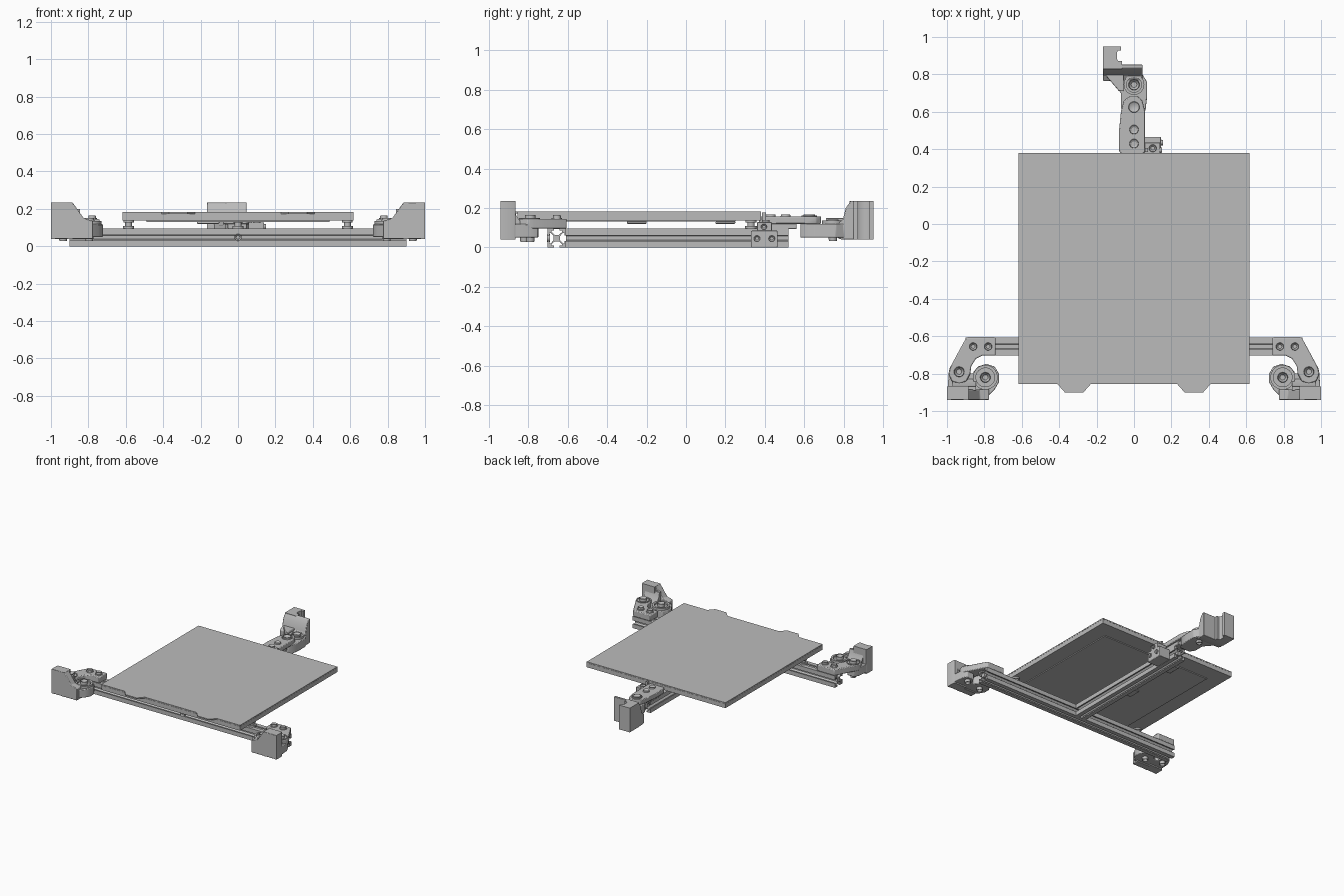
import bpy, bmesh, math
from mathutils import Matrix, Vector

cube = bpy.data.objects.get("Cube")
if cube:
    bpy.data.objects.remove(cube, do_unlink=True)

grey = bpy.data.materials.new("plain grey")
grey.use_nodes = True
COLOR = (0.5, 0.5, 0.5, 1)
grey.diffuse_color = COLOR
grey.node_tree.nodes["Principled BSDF"].inputs["Base Color"].default_value = COLOR


def finish(name, bm, bevel=0):
    """Turn a bmesh into a named, shaded object."""
    bmesh.ops.recalc_face_normals(bm, faces=bm.faces)
    mesh = bpy.data.meshes.new(name)
    bm.to_mesh(mesh)
    bm.free()
    mesh.materials.append(grey)
    ob = bpy.data.objects.new(name, mesh)
    bpy.context.collection.objects.link(ob)
    if bevel:
        mod = ob.modifiers.new("Bevel", "BEVEL")
        mod.width, mod.segments, mod.limit_method = bevel, 2, "ANGLE"
    bpy.context.view_layer.objects.active = ob
    ob.select_set(True)
    bpy.ops.object.shade_smooth_by_angle(angle=math.radians(32))
    ob.select_set(False)
    return ob


def prism(name, pts, lo, hi, axis="z", bevel=0, side=1):
    """Extrude a flat outline along an axis; side=-1 mirrors it in x."""
    place = {"z": lambda a, b, t: (a, b, t),
             "y": lambda a, b, t: (a, t, b),
             "x": lambda a, b, t: (t, a, b)}[axis]
    bm = bmesh.new()
    face = bm.faces.new([bm.verts.new(place(a, b, lo)) for a, b in pts])
    new = bmesh.ops.extrude_face_region(bm, geom=[face])["geom"]
    bmesh.ops.translate(bm, vec=place(0, 0, hi - lo),
                        verts=[v for v in new if isinstance(v, bmesh.types.BMVert)])
    bmesh.ops.scale(bm, vec=(side, 1, 1), verts=bm.verts)
    return finish(name, bm, bevel)


def box(name, x, y, z, bevel=0, side=1):
    pts = [(x[0], y[0]), (x[1], y[0]), (x[1], y[1]), (x[0], y[1])]
    return prism(name, pts, *z, bevel=bevel, side=side)


def cylinder(name, x, y, z0, z1, r, sides=28, bevel=0):
    pts = [(x + r * math.cos(i * math.tau / sides), y + r * math.sin(i * math.tau / sides))
           for i in range(sides)]
    return prism(name, pts, z0, z1, bevel=bevel)


def ring(name, x, y, z0, z1, r, hole):
    """Tube with an open hole."""
    bm = bmesh.new()
    loops = [[bm.verts.new((x + rad * math.cos(i * math.tau / 32),
                            y + rad * math.sin(i * math.tau / 32), z)) for i in range(32)]
             for rad, z in ((r, z0), (r, z1), (hole, z1), (hole, z0))]
    for k in range(4):
        a, b = loops[k], loops[(k + 1) % 4]
        for i in range(32):
            j = (i + 1) % 32
            bm.faces.new((a[i], a[j], b[j], b[i]))
    return finish(name, bm)


def screw(name, loc, r, h, direction=(0, 0, 1)):
    """Round head with a sunken hexagonal socket."""
    bm = bmesh.new()
    bmesh.ops.create_cone(bm, cap_ends=True, segments=24, radius1=r, radius2=r * 0.92, depth=h)
    top = max(bm.faces, key=lambda f: f.calc_center_median().z)
    bmesh.ops.inset_region(bm, faces=[top], thickness=r * 0.42)
    bmesh.ops.translate(bm, vec=(0, 0, -h * 0.6), verts=top.verts)
    turn = Vector((0, 0, 1)).rotation_difference(Vector(direction)).to_matrix().to_4x4()
    lift = Matrix.Translation((0, 0, h / 2))
    bmesh.ops.transform(bm, matrix=Matrix.Translation(loc) @ turn @ lift, verts=bm.verts)
    return finish(name, bm)


# Slotted aluminium beams
H = 0.0475
SLOT = [(-H, H), (-.014, H), (-.014, .038), (-.027, .038), (-.027, .031), (-.010, .016),
        (.010, .016), (.027, .031), (.027, .038), (.014, .038), (.014, H)]
profile = []
for k in range(4):
    c, s = round(math.cos(k * math.pi / 2)), round(math.sin(k * math.pi / 2))
    profile += [(a * c + b * s, b * c - a * s) for a, b in SLOT]
FRONT = -0.655
prism("front_beam", [(a + FRONT, b + H) for a, b in profile], -0.9, 0.9, "x")
prism("centre_beam", [(a, b + H) for a, b in profile], FRONT + H, 0.52, "y")
screw("beam_joint_screw", (0, FRONT - 0.035, H), 0.02, 0.015, (0, -1, 0))

# Heated bed, flexible sheet with two pull tabs, heater mat
BX, BY0, BY1 = 0.617, -0.855, 0.38
box("bed_plate", (-BX, BX), (BY0, BY1), (0.138, 0.172))
outline = [(-BX, BY1), (-BX, BY0)]
for tx in (-0.32, 0.32):
    outline += [(tx - 0.09, BY0), (tx - 0.05, -0.90), (tx + 0.05, -0.90), (tx + 0.09, BY0)]
outline += [(BX, BY0), (BX, BY1)]
prism("spring_sheet", outline, 0.173, 0.182)
box("heater_mat", (-0.49, 0.49), (-0.73, 0.25), (0.131, 0.139))
for y in (-0.25, 0.2):
    box("mat_clip", (-0.22, -0.10), (y - 0.05, y + 0.05), (0.12, 0.132), 0.004)

# Bed standoffs
for x, y in ((-0.585, FRONT), (0.585, FRONT), (0, 0.33)):
    cylinder("standoff_foot", x, y, 0.094, 0.108, 0.03)
    cylinder("standoff_post", x, y, 0.108, 0.126, 0.018)
    cylinder("standoff_cap", x, y, 0.126, 0.139, 0.028)

# Front corner brackets, mirrored left and right
for s in (-1, 1):
    arm = [(.74, -.605), (.895, -.605), (.915, -.64), (.985, -.77), (.992, -.80), (.975, -.84),
           (.935, -.855), (.895, -.84), (.875, -.80), (.87, -.76), (.845, -.72), (.81, -.703),
           (.74, -.703)]
    prism("upper_arm", arm, 0.096, 0.145, bevel=0.006, side=s)
    foot = [(1, -.93), (.80, -.94), (.745, -.885), (.722, -.845), (.722, -.80), (.745, -.762),
            (.79, -.748), (.835, -.762), (.865, -.80), (.885, -.80), (.91, -.75), (.97, -.75),
            (.99, -.79)]
    prism("lower_arm", foot, 0.05, 0.118, bevel=0.005, side=s)
    wall = [(.775, .04), (.99, .04), (.99, .235), (.885, .235), (.825, .15), (.775, .135)]
    prism("front_wall", wall, -0.94, -0.885, "y", bevel=0.004, side=s)
    grip = [(.885, -.865), (.995, -.865), (1, -.875), (1, -.94), (.978, -.94), (.978, -.925),
            (.965, -.915), (.925, -.915), (.912, -.925), (.912, -.94), (.885, -.94)]
    prism("rail_grip", grip, 0.04, 0.235, side=s)
    gusset = [(-.89, .11), (-.89, .2), (-.87, .2), (-.86, .16), (-.83, .118)]
    prism("wall_gusset", gusset, 0.845, 0.97, "x", side=s)
    ring("pivot_rim", s * .795, -.82, 0.11, 0.135, 0.066, 0.05)
    cylinder("pivot_washer", s * .795, -.82, 0.11, 0.126, 0.045)
    screw("pivot_screw", (s * .795, -.82, 0.12), 0.028, 0.03)
    ring("joint_rim", s * .935, -.79, 0.14, 0.15, 0.05, 0.042)
    screw("joint_screw", (s * .935, -.79, 0.14), 0.028, 0.025)
    for x in (.86, .78):
        cylinder("arm_washer", s * x, FRONT, 0.14, 0.15, 0.027)
        screw("arm_screw", (s * x, FRONT, 0.148), 0.021, 0.016)
    for x, y in ((.795, -.82), (.935, -.79)):
        screw("lower_screw", (s * x, y, 0.052), 0.022, 0.024, (0, 0, -1))

# Rear arm
bar = [(-.06, .37), (.045, .37), (.06, .39), (.06, .60), (.045, .66), (.02, .685), (-.02, .685),
       (-.055, .66), (-.07, .60), (-.08, .50), (-.08, .39)]
prism("rear_upper_arm", bar, 0.12, 0.158, bevel=0.005)
box("rear_arm_block", (-.055, .045), (.40, .56), (0.093, 0.122), 0.004)
swivel = [(-.045, .58), (.04, .58), (.062, .61), (.07, .68), (.07, .76), (.045, .80), (.045, .85),
          (-.165, .85), (-.165, .81), (-.07, .70), (-.07, .62)]
prism("rear_lower_arm", swivel, 0.05, 0.12, bevel=0.005)
back = [(.765, .05), (.79, .04), (.852, .04), (.852, .235), (.835, .235), (.81, .20), (.795, .14),
        (.765, .12)]
prism("rear_wall", back, -0.165, 0.045, "x", bevel=0.004)
rear_grip = [(-.165, .83), (-.165, .95), (-.07, .95), (-.07, .928), (-.085, .928), (-.092, .915),
             (-.092, .885), (-.085, .872), (-.065, .872), (-.065, .83)]
prism("rear_rail_grip", rear_grip, 0.04, 0.235)
prism("rear_gusset", [(-.165, .81), (-.08, .71), (-.055, .71), (-.055, .82), (-.165, .82)],
      0.11, 0.15, bevel=0.004)
ring("rear_pivot_rim", 0, .745, 0.115, 0.137, 0.055, 0.04)
screw("rear_pivot_screw", (0, .745, 0.118), 0.03, 0.025)
screw("rear_lower_screw", (0, .745, 0.052), 0.022, 0.02, (0, 0, -1))
ring("rear_joint_rim", 0, .625, 0.155, 0.163, 0.04, 0.034)
for y, r in ((.43, .025), (.505, .025), (.625, .03)):
    screw("rear_arm_screw", (0, y, 0.156), r, 0.012)

# Clamp with switch on the side of the centre beam
box("side_clamp", (.047, .145), (.33, .465), (0, .085), 0.004)
box("switch_body", (.055, .14), (.36, .435), (.084, .128), 0.003)
box("switch_flag", (.06, .075), (.385, .405), (.125, .178))
screw("switch_screw", (.1, .405, .127), 0.02, 0.012)
screw("switch_side_screw", (.139, .395, .105), 0.015, 0.01, (1, 0, 0))
for y in (.36, .435):
    screw("clamp_screw", (.144, y, .045), 0.016, 0.01, (1, 0, 0))
